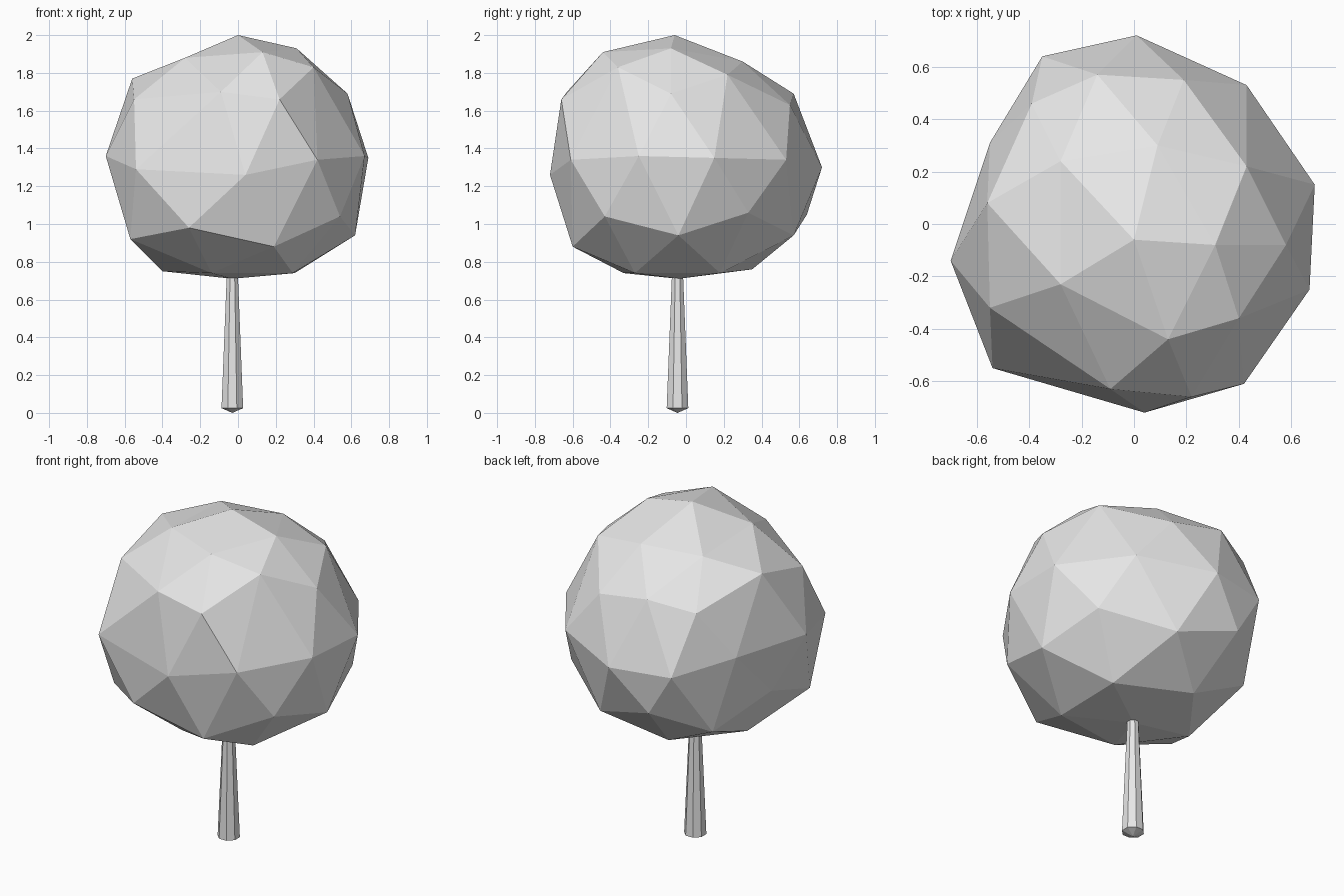
import bpy
import bmesh
from math import atan2, degrees, pi
from mathutils import Matrix, Vector

default_cube = bpy.data.objects.get("Cube")
if default_cube:
    bpy.data.objects.remove(default_cube, do_unlink=True)


def make_material(name, value):
    material = bpy.data.materials.new(name)
    material.use_nodes = True
    colour = (value, value, value, 1)
    material.diffuse_color = colour
    shader = material.node_tree.nodes["Principled BSDF"]
    shader.inputs["Base Color"].default_value = colour
    return material


def make_object(name, bm, material):
    bmesh.ops.recalc_face_normals(bm, faces=bm.faces)
    mesh = bpy.data.meshes.new(name)
    bm.to_mesh(mesh)
    bm.free()
    mesh.materials.append(material)
    mesh.shade_flat()
    obj = bpy.data.objects.new(name, mesh)
    bpy.context.collection.objects.link(obj)
    return obj


def turn(vertex):
    """Angle of a vertex around the vertical axis, in whole degrees."""
    return round(degrees(atan2(vertex.co.y, vertex.co.x))) % 360


def mould_ring(vertices, points):
    """Push one ring of the sphere, taken counter-clockwise, into shape."""
    for vertex, point in zip(sorted(vertices, key=turn), points):
        vertex.co = Vector(point) / 100


grey = make_material("plain grey", 0.8)

# Lumpy crown: the rings of a low-poly sphere, from crest to underside, in hundredths
crest = [(0, -6, 200)]
cap = [(31, -8, 193), (9, 30, 186), (-28, 24, 186), (-28, -23, 188), (13, -44, 191)]
shoulder_between = [(43, 22, 179), (-14, 57, 169), (-56, 8, 177), (-9, -63, 170), (40, -36, 183)]
shoulder = [(58, -8, 169), (19, 55, 163), (-39, 46, 163), (-55, -32, 166), (22, -66, 166)]
waist = [(69, 15, 135), (43, 53, 134), (1, 72, 130), (-35, 64, 130), (-55, 31, 135),
         (-70, -14, 136), (-54, -55, 129), (4, -72, 126), (42, -61, 134), (67, -25, 136)]
belly = [(53, 33, 106), (-20, 64, 105), (-58, 2, 105), (-26, -62, 98), (54, -43, 104)]
belly_between = [(62, -4, 94), (17, 57, 94), (-45, 39, 91), (-57, -36, 92), (19, -60, 88)]
hem = [(30, 18, 74), (-13, 35, 76), (-40, -1, 75), (-14, -33, 74), (29, -27, 74)]
underside = [(-3, -4, 71)]

crown = bmesh.new()
bmesh.ops.create_icosphere(crown, subdivisions=2, radius=1)
levels = {}
for v in crown.verts:
    levels.setdefault(round(v.co.z, 1), []).append(v)
rings = (crest, cap, shoulder_between, shoulder, waist, belly, belly_between, hem, underside)
for level, points in zip(sorted(levels, reverse=True), rings):
    mould_ring(levels[level], points)
make_object("crown", crown, grey)

# Tapered eight-sided trunk with a shallow pointed foot
trunk = bmesh.new()
height = 0.75
foot = 0.025
bmesh.ops.create_cone(trunk, cap_ends=True, segments=8, radius1=0.062, radius2=0.03, depth=height,
                      matrix=Matrix.Translation((-0.03, -0.045, foot + height / 2))
                      @ Matrix.Rotation(pi / 8, 4, "Z"))
trunk.faces.ensure_lookup_table()
base = min(trunk.faces, key=lambda face: face.calc_center_median().z)
tip = bmesh.ops.poke(trunk, faces=[base])["verts"][0]
tip.co.z = 0
make_object("trunk", trunk, grey)
